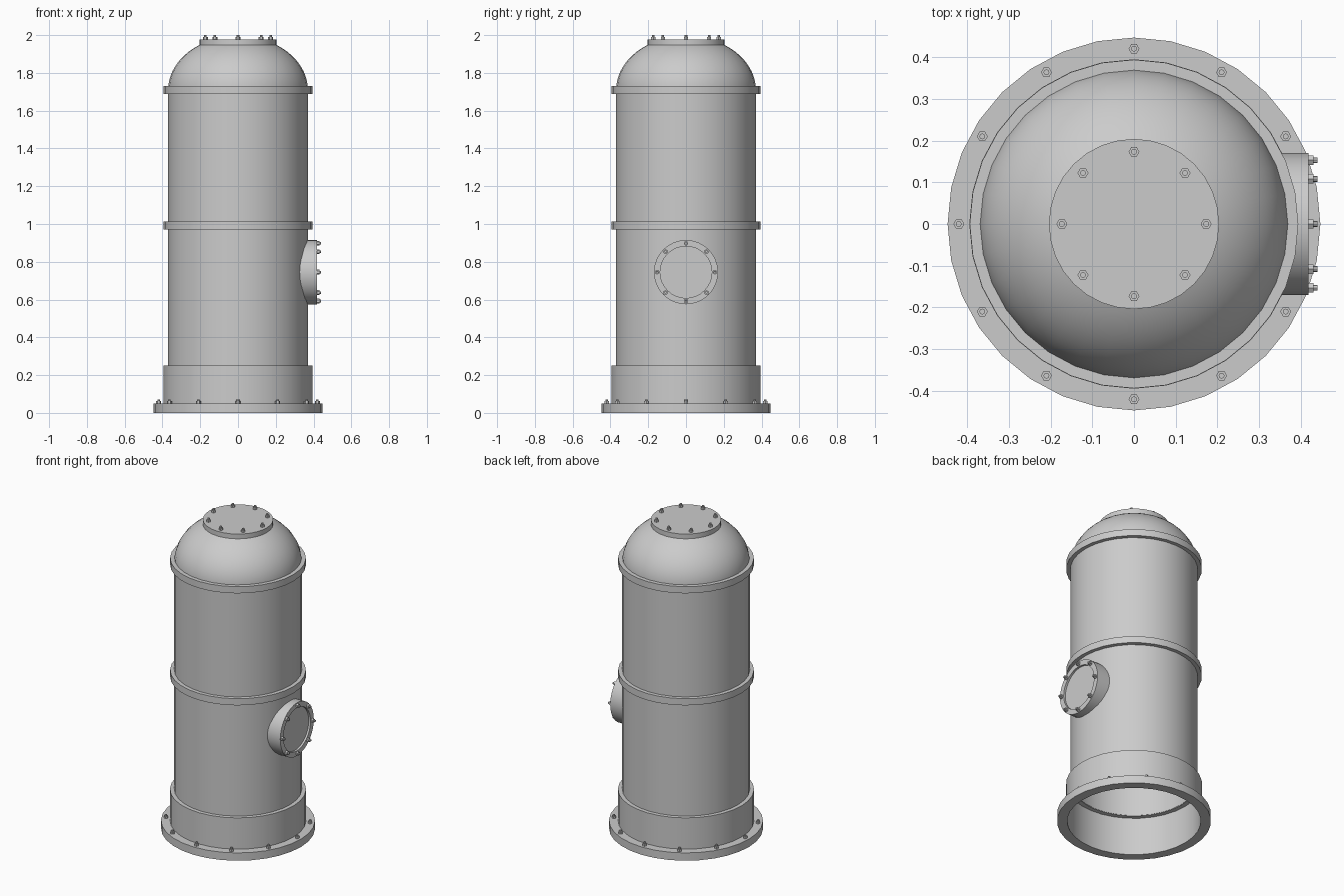
import bpy, bmesh
from math import pi, cos, sin, radians
from mathutils import Matrix, Vector

if "Cube" in bpy.data.objects:
    bpy.data.objects.remove(bpy.data.objects["Cube"])

SEG = 32


def finish(name, bm, smooth=True):
    bmesh.ops.recalc_face_normals(bm, faces=bm.faces)
    me = bpy.data.meshes.new(name)
    bm.to_mesh(me)
    bm.free()
    ob = bpy.data.objects.new(name, me)
    bpy.context.collection.objects.link(ob)
    if smooth:
        bpy.ops.object.select_all(action='DESELECT')
        ob.select_set(True)
        bpy.context.view_layer.objects.active = ob
        bpy.ops.object.shade_smooth_by_angle(angle=radians(30))
    return ob


def add_lathe(bm, profile, seg=SEG, matrix=Matrix(), closed=True):
    """Revolve (radius, height) points around z, then apply a matrix."""
    rings = []
    for r, h in profile:
        if r == 0:
            rings.append([bm.verts.new(matrix @ Vector((0, 0, h)))])
        else:
            rings.append([bm.verts.new(matrix @ Vector((r * cos(2 * pi * i / seg), r * sin(2 * pi * i / seg), h)))
                          for i in range(seg)])
    pairs = list(zip(rings, rings[1:]))
    if closed:
        pairs.append((rings[-1], rings[0]))
    for a, b in pairs:
        if len(a) == 1 and len(b) == 1:
            continue
        for i in range(seg):
            j = (i + 1) % seg
            if len(a) == 1:
                bm.faces.new((a[0], b[i], b[j]))
            elif len(b) == 1:
                bm.faces.new((a[i], a[j], b[0]))
            else:
                bm.faces.new((a[i], a[j], b[j], b[i]))


def lathe(name, profile, matrix=Matrix(), closed=True):
    bm = bmesh.new()
    add_lathe(bm, profile, SEG, matrix, closed)
    return finish(name, bm)


def tube(name, r_out, r_in, z0, z1):
    return lathe(name, [(r_in, z0), (r_out, z0), (r_out, z1), (r_in, z1)])


def bolt_circle(name, count, radius, height, matrix=Matrix()):
    """Hex nuts with stud ends, evenly spaced on a circle."""
    bm = bmesh.new()
    for i in range(count):
        a = 2 * pi * i / count
        m = matrix @ Matrix.Translation((radius * cos(a), radius * sin(a), height))
        add_lathe(bm, [(0, -0.005), (0.013, -0.005), (0.013, 0.013), (0, 0.013)], 6, m, False)
        add_lathe(bm, [(0, 0.012), (0.007, 0.012), (0.007, 0.022), (0, 0.022)], 8, m, False)
    return finish(name, bm, False)


# Base flange and open skirt
tube("base_flange", 0.447, 0.388, 0.0, 0.05)
lathe("base_skirt", [(0.388, 0.03), (0.395, 0.03), (0.395, 0.25), (0.36, 0.25), (0.36, 0.243), (0.388, 0.243)])
bolt_circle("base_bolts", 12, 0.42, 0.05)

# Hollow tank body with two seam rings
tube("tank_body", 0.37, 0.358, 0.245, 1.72)
for label, z in (("middle_ring", 0.97), ("upper_ring", 1.687)):
    tube(label, 0.394, 0.362, z, z + 0.043)

# Elliptical domed head, open under the cover
angles = [radians(60 * i / 12) for i in range(13)]
outer = [(0.37 * cos(a), 1.71 + 0.285 * sin(a)) for a in angles]
inner = [(0.358 * cos(a), 1.71 + 0.273 * sin(a)) for a in reversed(angles)]
lathe("dome_head", outer + inner)

# Bolted top cover
lathe("top_cover", [(0, 1.935), (0.204, 1.935), (0.204, 1.978), (0, 1.978)], closed=False)
bolt_circle("top_bolts", 8, 0.173, 1.978)

# Side porthole facing +x, with recessed plate
side = Matrix.Translation((0, 0, 0.745)) @ Matrix.Rotation(pi / 2, 4, 'Y')
lathe("porthole_rim", [(0.137, 0.325), (0.17, 0.325), (0.17, 0.418), (0.137, 0.418)], side)
lathe("porthole_plate", [(0, 0.385), (0.139, 0.385), (0.139, 0.405), (0, 0.405)], side, False)
bolt_circle("porthole_bolts", 8, 0.153, 0.418, side)
